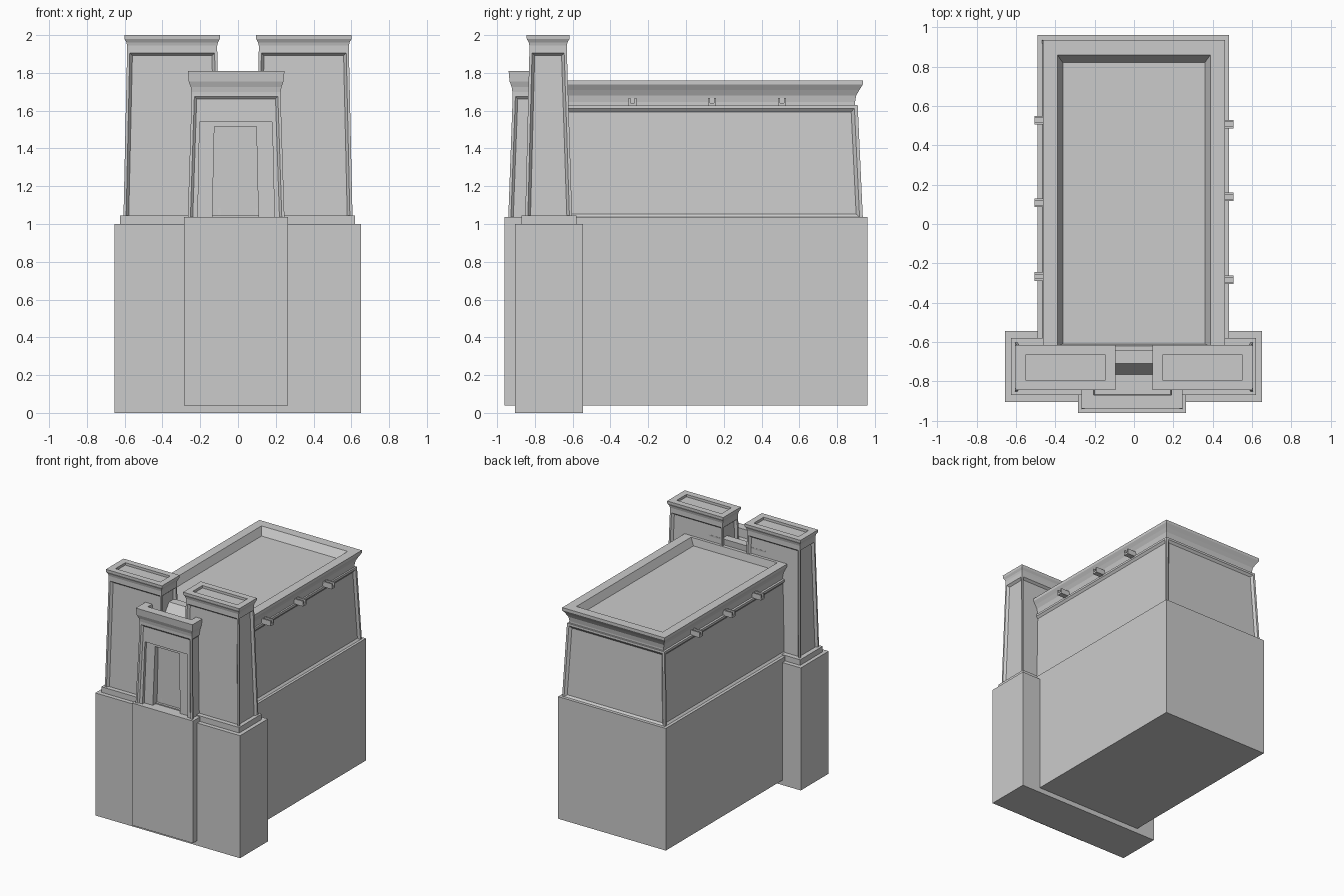
import bpy, bmesh

if "Cube" in bpy.data.objects:
    bpy.data.objects.remove(bpy.data.objects["Cube"])


def loft(name, rings, panel=None):
    """Stack rectangles (x0, x1, y0, y1, z); optionally sink framed panels into the sides."""
    bm = bmesh.new()
    loops = [[bm.verts.new(p) for p in ((a, c, z), (b, c, z), (b, d, z), (a, d, z))]
             for a, b, c, d, z in rings]
    bm.faces.new(loops[0][::-1])
    bm.faces.new(loops[-1])
    for lo, hi in zip(loops, loops[1:]):
        for i in range(4):
            j = (i + 1) % 4
            bm.faces.new((lo[i], lo[j], hi[j], hi[i]))
    bmesh.ops.recalc_face_normals(bm, faces=bm.faces[:])
    if panel:
        margin, slope, depth = panel
        sides = [f for f in bm.faces if abs(f.normal.z) < 0.5]
        bmesh.ops.inset_individual(bm, faces=sides, thickness=margin, depth=0)
        bmesh.ops.inset_individual(bm, faces=sides, thickness=slope, depth=-depth)
    mesh = bpy.data.meshes.new(name)
    bm.to_mesh(mesh)
    bm.free()
    ob = bpy.data.objects.new(name, mesh)
    bpy.context.collection.objects.link(ob)
    return ob


def box(name, x0, x1, y0, y1, z0, z1):
    return loft(name, [(x0, x1, y0, y1, z0), (x0, x1, y0, y1, z1)])


def flare(rect, steps):
    """Rings of a moulding: rectangle grown by an offset at each height."""
    a, b, c, d = rect
    return [(a - o, b + o, c - o, d + o, z) for o, z in steps]


def cut(ob, cutter):
    mod = ob.modifiers.new("cut", 'BOOLEAN')
    mod.operation = 'DIFFERENCE'
    mod.solver = 'EXACT'
    mod.object = cutter
    bpy.context.view_layer.update()
    dg = bpy.context.evaluated_depsgraph_get()
    mesh = bpy.data.meshes.new_from_object(ob.evaluated_get(dg))
    ob.modifiers.clear()
    ob.data = mesh
    bpy.data.objects.remove(cutter)


# Foundations
box("pylon_foundation", -0.655, 0.652, -0.905, -0.545, 0, 1.0)
box("pylon_plinth", -0.625, 0.62, -0.87, -0.58, 0.98, 1.045)
box("gate_foundation", -0.285, 0.265, -0.96, -0.7, 0.04, 1.037)
box("hall_foundation", -0.49, 0.483, -0.7, 0.96, 0.04, 1.037)

# Twin towers with framed sides and flared caps
for s, side in ((-1, "left"), (1, "right")):
    def xs(inner, outer):
        return tuple(sorted((s * inner, s * outer)))
    loft(side + "_tower", [(*xs(0.09, 0.607), -0.852, -0.602, 1.005),
                           (*xs(0.11, 0.587), -0.829, -0.631, 1.92)], (0.02, 0.02, 0.018))
    cap = (*xs(0.11, 0.587), -0.829, -0.631)
    rings = flare(cap, [(0, 1.92), (0, 1.945), (0.004, 1.962), (0.014, 1.98), (0.015, 2.0)])
    rings += flare(cap, [(-0.036, 2.0), (-0.036, 1.98)])
    loft(side + "_tower_cornice", rings)

# Gate between the towers, with stepped doorway
gate = loft("gate", [(-0.267, 0.247, -0.942, -0.62, 1.0),
                     (-0.245, 0.225, -0.917, -0.645, 1.69)], (0.02, 0.018, 0.012))
for nm, b0, b1, t0, t1, top, yb, yt in (
        ("frame_cutter", -0.213, 0.193, -0.203, 0.181, 1.54, -0.905, -0.89),
        ("door_cutter", -0.136, 0.108, -0.125, 0.097, 1.515, -0.85, -0.85)):
    c = loft(nm, [(b0, b1, -1.0, yb, 1.025), (t0, t1, -1.0, yt, top)])
    c.hide_render = True
    cut(gate, c)
gc = (-0.24, 0.22, -0.913, -0.67)
loft("gate_cornice", flare(gc, [(0.006, 1.685), (0.006, 1.70), (0.01, 1.725), (0.021, 1.755), (0.026, 1.81)])
     + [(-0.205, 0.19, -0.87, -0.71, 1.81), (-0.2, 0.185, -0.868, -0.765, 1.74)])

# Hall behind the towers, with panelled walls and hollow parapet
loft("hall", [(-0.468, 0.464, -0.69, 0.937, 1.018),
              (-0.443, 0.438, -0.69, 0.909, 1.63)], (0.025, 0.025, 0.015))
hx = [(0.425, 0.895, 1.62), (0.425, 0.895, 1.645), (0.431, 0.901, 1.68), (0.446, 0.918, 1.71),
      (0.463, 0.936, 1.738), (0.463, 0.936, 1.76)]
loft("hall_cornice", [(-x, x, -0.66, y, z) for x, y, z in hx]
     + [(-0.39, 0.388, -0.62, 0.86, 1.76), (-0.362, 0.36, -0.61, 0.82, 1.70)])

# Water spouts: open troughs under the cornice
for s, side, ys in ((-1, "left", (-0.267, 0.108, 0.528)), (1, "right", (-0.283, 0.138, 0.508))):
    for n, y in enumerate(ys):
        x0, x1 = sorted((s * 0.4, s * 0.507))
        spout = box(f"{side}_spout_{n + 1}", x0, x1, y - 0.022, y + 0.022, 1.625, 1.668)
        groove = box("spout_cutter", *sorted((s * 0.43, s * 0.55)), y - 0.011, y + 0.011, 1.64, 1.7)
        groove.hide_render = True
        cut(spout, groove)
